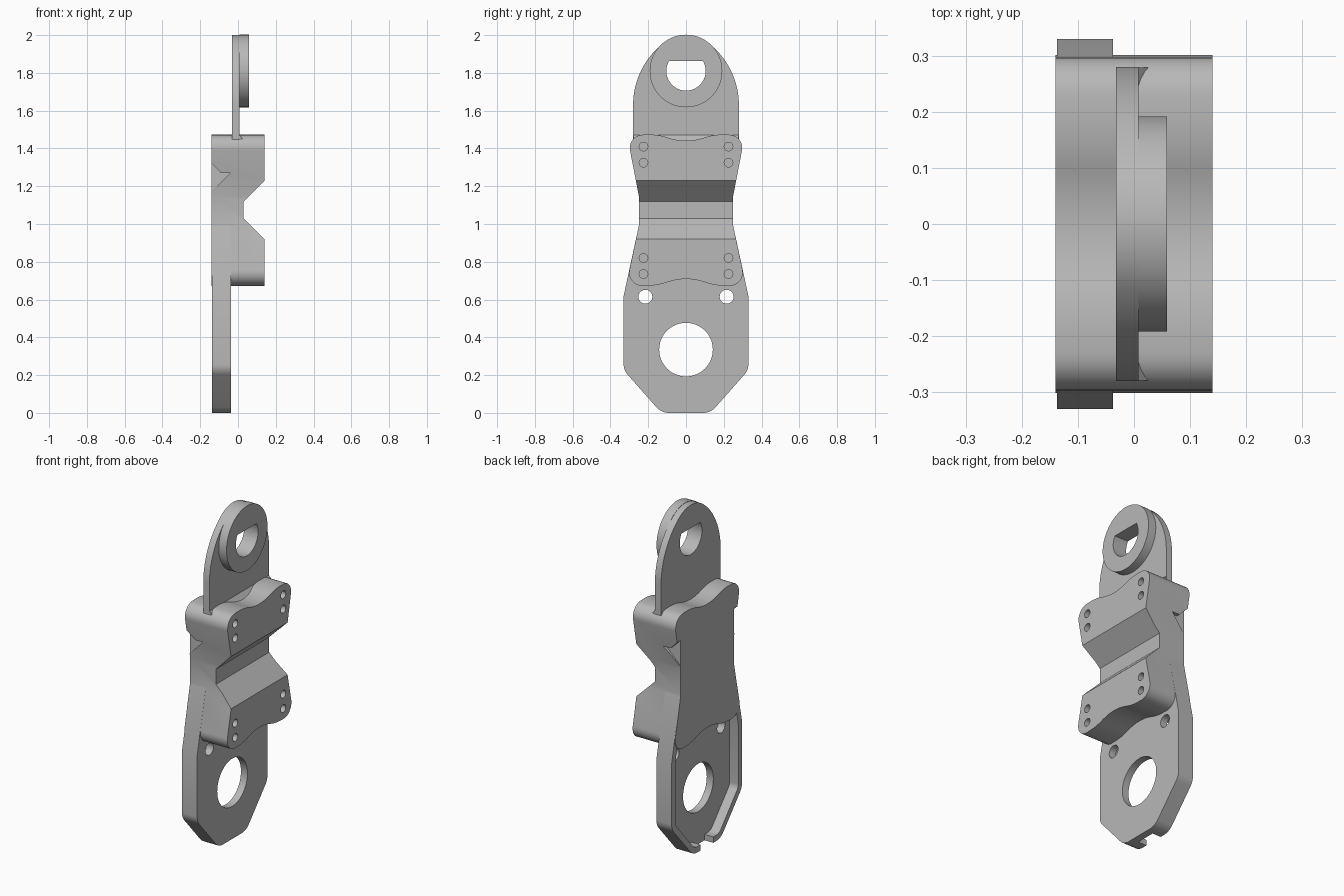
import bpy, bmesh, math
from mathutils import Vector

cube = bpy.data.objects.get("Cube")
if cube:
    bpy.data.objects.remove(cube, do_unlink=True)

grey = bpy.data.materials.new("machined grey")
grey.use_nodes = True
colour = (0.48, 0.48, 0.48, 1)
grey.diffuse_color = colour
grey.node_tree.nodes["Principled BSDF"].inputs["Base Color"].default_value = colour


def rounded(corners, steps=8):
    """Outline through (a, b, radius) corners, each filleted."""
    out = []
    for i, (a, b, r) in enumerate(corners):
        p = Vector((a, b))
        if r == 0:
            out.append(p)
            continue
        u = (Vector(corners[i - 1][:2]) - p).normalized()
        v = (Vector(corners[(i + 1) % len(corners)][:2]) - p).normalized()
        half = u.angle(v) / 2
        centre = p + (u + v).normalized() * (r / math.sin(half))
        start = p + u * (r / math.tan(half)) - centre
        end = p + v * (r / math.tan(half)) - centre
        turn = start.angle_signed(end)
        for k in range(steps + 1):
            t = -turn * k / steps
            c, s = math.cos(t), math.sin(t)
            out.append(centre + Vector((start.x * c - start.y * s,
                                        start.x * s + start.y * c)))
    return out


def mirrored(half):
    """Complete a right-hand half outline with its left-hand copy."""
    return half + [(-a, b, r) for a, b, r in reversed(half) if a > 0]


def arc(cy, cz, r, a0=0.0, a1=2 * math.pi, n=48):
    closed = abs(a1 - a0 - 2 * math.pi) < 1e-6
    return [(cy + r * math.cos(a0 + (a1 - a0) * k / n),
             cz + r * math.sin(a0 + (a1 - a0) * k / n))
            for k in range(n if closed else n + 1)]


def prism(name, outline, lo, hi, axis="x"):
    """Extrude an outline of (y, z) along x, or of (x, z) along y."""
    place = (lambda p, d: (d, p[0], p[1])) if axis == "x" else (lambda p, d: (p[0], d, p[1]))
    bm = bmesh.new()
    face = bm.faces.new([bm.verts.new(place(p, lo)) for p in outline])
    top = bmesh.ops.extrude_face_region(bm, geom=[face])["geom"]
    move = (hi - lo, 0, 0) if axis == "x" else (0, hi - lo, 0)
    bmesh.ops.translate(bm, vec=move, verts=[g for g in top if isinstance(g, bmesh.types.BMVert)])
    bmesh.ops.recalc_face_normals(bm, faces=bm.faces)
    mesh = bpy.data.meshes.new(name)
    bm.to_mesh(mesh)
    bm.free()
    mesh.materials.append(grey)
    ob = bpy.data.objects.new(name, mesh)
    bpy.context.collection.objects.link(ob)
    return ob


def select(ob):
    bpy.ops.object.select_all(action="DESELECT")
    ob.select_set(True)
    bpy.context.view_layer.objects.active = ob


def cut(ob, *cutters):
    for cutter in cutters:
        cutter.hide_render = True
        mod = ob.modifiers.new("cut", "BOOLEAN")
        mod.operation = "DIFFERENCE"
        mod.solver = "EXACT"
        mod.object = cutter
        select(ob)
        bpy.ops.object.modifier_apply(modifier=mod.name)
        bpy.data.objects.remove(cutter, do_unlink=True)


# Central block with scooped ends and rounded lobes
body = prism("central_block", rounded(mirrored([
    (0, 0.725, 0.3), (0.15, 0.675, 0.3), (0.318, 0.67, 0.07), (0.25, 0.99, 0),
    (0.25, 1.15, 0), (0.312, 1.47, 0.07), (0.15, 1.475, 0.3), (0, 1.425, 0.3)])),
    -0.14, 0.14)
# Wide V groove across the block
cut(body, prism("groove", [(0.24, 0.82), (0.24, 1.33), (0.03, 1.12), (0.03, 1.03)],
                -0.5, 0.5, "y"))
# Undercuts on both sides, and blind screw holes
for side in (-1, 1):
    cut(body, prism("undercut", [(-0.16, 1.34), (-0.09, 1.27), (-0.04, 1.27), (-0.16, 1.15)],
                    *sorted((side * 0.252, side * 0.4)), "y"))
    for z in (0.735, 0.82, 1.325, 1.41):
        cut(body, prism("screw_hole", arc(side * 0.225, z, 0.023, n=20), 0.06, 0.2))

# Lower plate, hollowed behind to leave a rim that is open at the bottom
lower = prism("lower_plate", rounded(mirrored([
    (0.13, 0, 0.09), (0.33, 0.226, 0.08), (0.33, 0.62, 0), (0.25, 0.99, 0)])),
    -0.137, -0.037)
cut(lower,
    prism("pocket", rounded(mirrored([
        (0.115, 0.035, 0.06), (0.295, 0.24, 0.05), (0.295, 0.615, 0), (0.272, 0.73, 0)])),
        -0.2, -0.08),
    prism("rim_gap", [(-0.06, -0.1), (0.06, -0.1), (0.06, 0.1), (-0.06, 0.1)], -0.2, -0.08),
    prism("bore", arc(0, 0.335, 0.142), -0.3, 0.3),
    prism("left_hole", arc(0.215, 0.615, 0.037, n=24), -0.3, 0.3),
    prism("right_hole", arc(-0.215, 0.615, 0.037, n=24), -0.3, 0.3))

# Upper arm: side arcs run into the round tip
tip = math.atan2(0.8, 0.6)
upper = prism("upper_arm",
              [(-0.28, 1.4), (0.28, 1.4)]
              + arc(-0.135, 1.63, 0.415, 0, tip, 16)
              + arc(0, 1.81, 0.19, tip, math.pi - tip, 16)[1:-1]
              + arc(0.135, 1.63, 0.415, math.pi - tip, math.pi, 16),
              -0.032, 0.008)
boss = prism("round_boss", arc(0, 1.81, 0.192, n=64), 0.007, 0.059)

# D-shaped shaft hole through arm and boss
flat = math.asin(0.053 / 0.104)
for part in (upper, boss):
    cut(part, prism("shaft_hole", arc(0, 1.81, 0.104, math.pi - flat, 2 * math.pi + flat, 40),
                    -0.3, 0.3))

# Wedge at the foot of the arm
wedge = prism("arm_foot_wedge", [(0, 1.41), (0.06, 1.41), (0.008, 1.47), (0, 1.47)],
              -0.279, 0.279, "y")

for part in (body, lower, upper, boss, wedge):
    select(part)
    bpy.ops.object.shade_smooth_by_angle(angle=math.radians(25))
